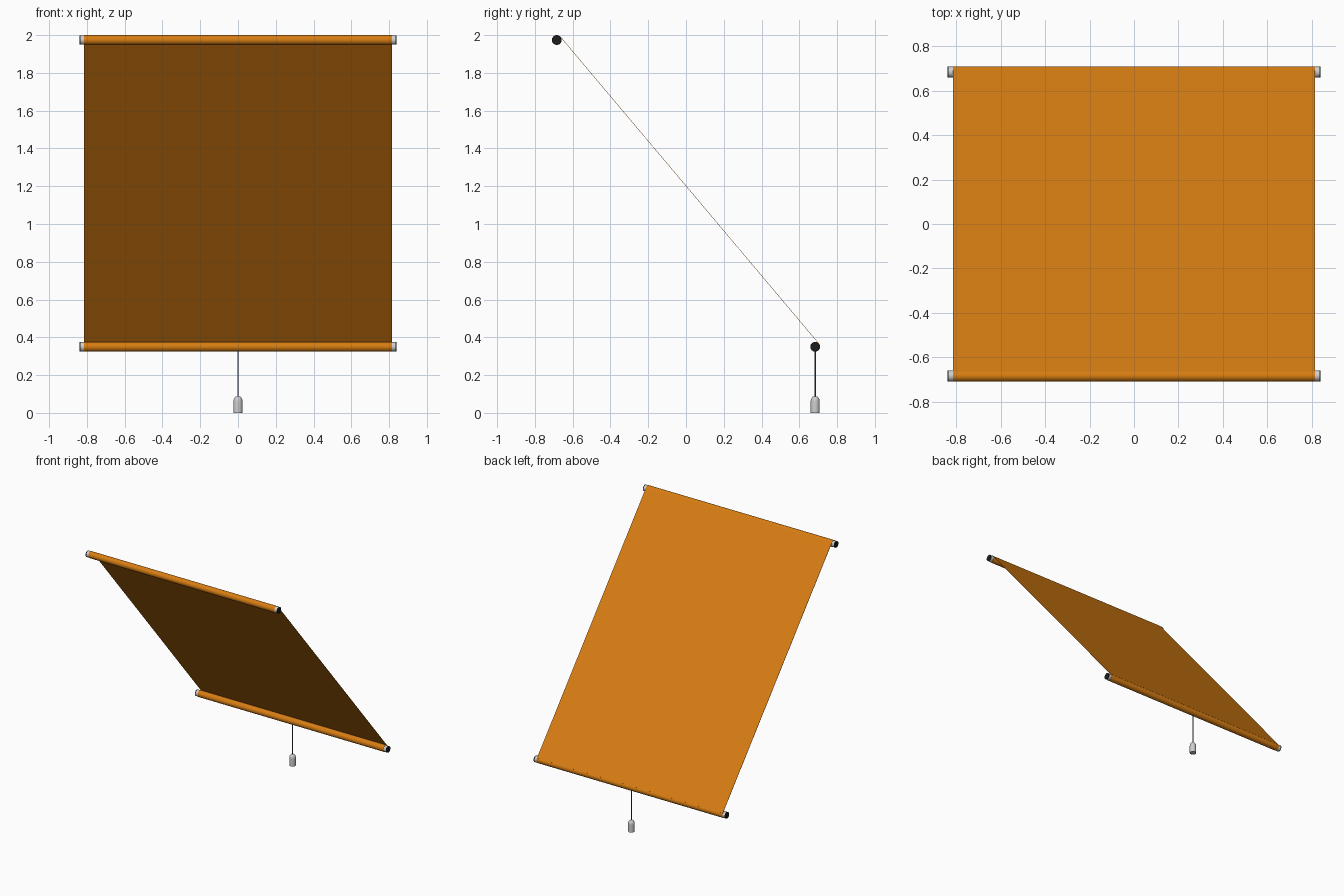
import bpy, bmesh, math
from mathutils import Vector

if "Cube" in bpy.data.objects:
    bpy.data.objects.remove(bpy.data.objects["Cube"])


def material(name, rgb):
    m = bpy.data.materials.new(name)
    m.diffuse_color = (*rgb, 1)
    m.use_nodes = True
    m.node_tree.nodes["Principled BSDF"].inputs["Base Color"].default_value = m.diffuse_color
    return m


ORANGE = material("orange fabric", (0.68, 0.205, 0.006))
SILVER = material("silver grey", (0.62, 0.62, 0.62))
BLACK = material("black", (0.012, 0.012, 0.012))
CORD = material("dark cord", (0.12, 0.12, 0.13))

R = 0.026                              # roller radius
TOP = Vector((0, -0.684, 1.974))       # top roller centre
LOW = Vector((0, 0.684, 0.35))         # bottom roller centre


def lathe(name, profile, loc, mat, axis="Z", sides=40):
    """Revolve (radius, height) points round the local z axis."""
    bm = bmesh.new()
    rings = []
    for r, h in profile:
        rings.append([bm.verts.new((r * math.cos(2 * math.pi * i / sides),
                                    r * math.sin(2 * math.pi * i / sides), h))
                      for i in range(sides)])
    for a, b in zip(rings, rings[1:]):
        for i in range(sides):
            j = (i + 1) % sides
            bm.faces.new((a[i], a[j], b[j], b[i]))
    bm.faces.new(rings[0][::-1])
    bm.faces.new(rings[-1])
    me = bpy.data.meshes.new(name)
    bm.to_mesh(me)
    bm.free()
    me.materials.append(mat)
    ob = bpy.data.objects.new(name, me)
    bpy.context.collection.objects.link(ob)
    ob.location = loc
    if axis == "X":
        ob.rotation_euler = (0, math.pi / 2, 0)
    bpy.ops.object.select_all(action="DESELECT")
    ob.select_set(True)
    bpy.context.view_layer.objects.active = ob
    bpy.ops.object.shade_smooth_by_angle(angle=math.radians(35))
    return ob


# Rollers with a silver collar and a black plug at each end
for label, c in (("top", TOP), ("bottom", LOW)):
    lathe(label + "_roller", [(R, -0.815), (R, 0.815)], c, ORANGE, "X")
    for side, s in (("left", -1), ("right", 1)):
        def span(a, b, r):
            return [(r, h) for h in sorted((s * a, s * b))]
        lathe(f"{label}_{side}_collar", span(0.81, 0.836, 0.0245), c, SILVER, "X")
        lathe(f"{label}_{side}_plug", span(0.834, 0.84, 0.0247), c, BLACK, "X")

# Sloping fabric sheet, tangent to the upper back side of both rollers
along = (LOW - TOP).normalized()
normal = Vector((0, -along.z, along.y))
mid = (TOP + LOW) / 2 + normal * (R - 0.0005)
bpy.ops.mesh.primitive_cube_add(size=1, location=mid)
sheet = bpy.context.object
sheet.name = "fabric_sheet"
sheet.scale = (1.63, (LOW - TOP).length, 0.002)
sheet.rotation_euler = (math.atan2(along.z, along.y), 0, 0)
sheet.data.materials.append(ORANGE)

# Pull cord and bullet-shaped weight
lathe("pull_cord", [(0.003, 0.08), (0.003, LOW.z - 0.02)], (0, LOW.y, 0), CORD, sides=12)
dome = [(0.024 - 0.018 * (1 - math.cos(t)), 0.058 + 0.03 * math.sin(t))
        for t in (math.pi / 2 * i / 8 for i in range(9))]
lathe("pull_weight", [(0.021, 0.004), (0.021, 0), (0.024, 0)] + dome,
      (0, LOW.y, 0), SILVER)
